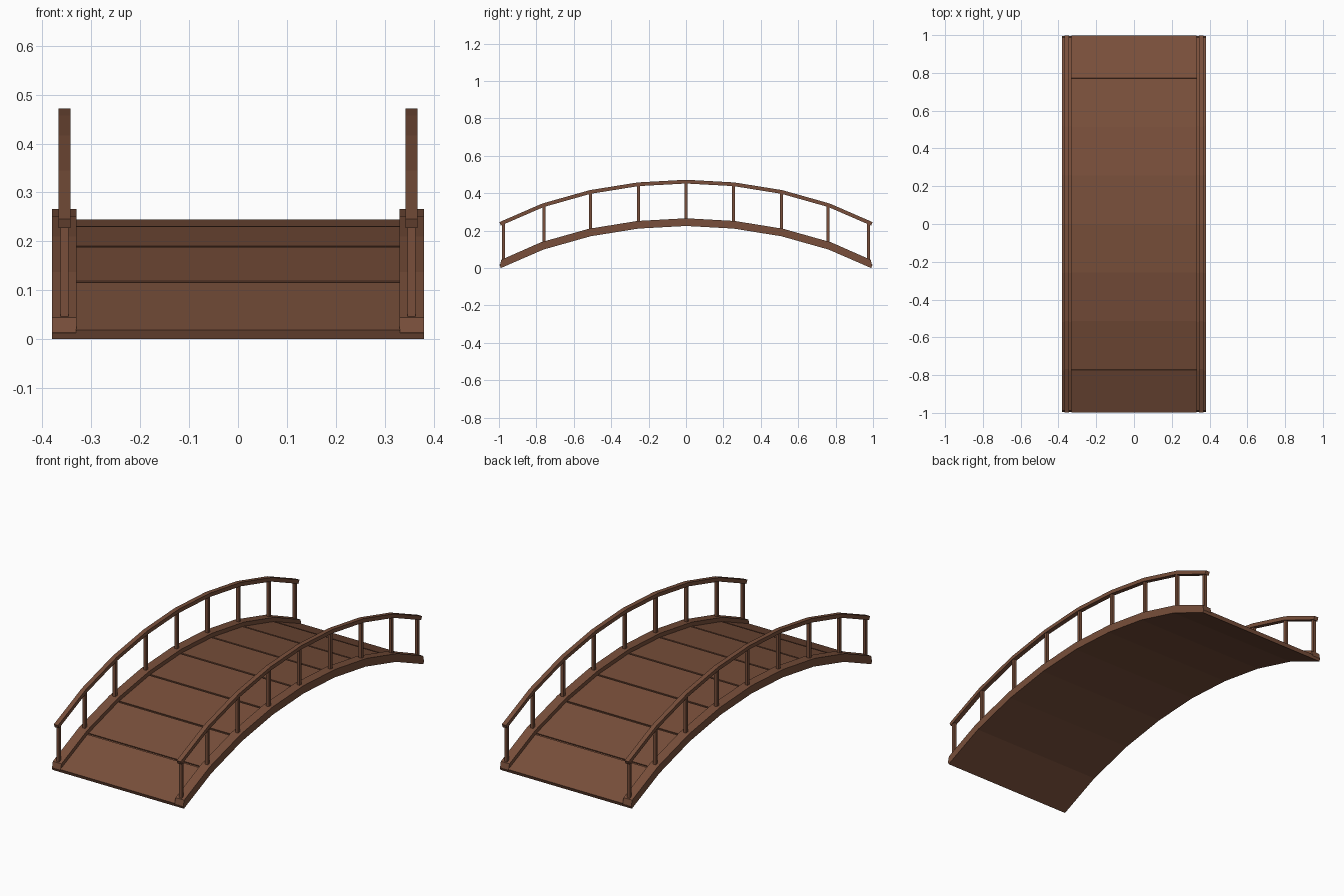
import bpy, bmesh, math
from mathutils import Vector

if "Cube" in bpy.data.objects:
    bpy.data.objects.remove(bpy.data.objects["Cube"])

wood = bpy.data.materials.new("brown_wood")
wood.diffuse_color = (0.19, 0.078, 0.043, 1)
wood.use_nodes = True
wood.node_tree.nodes["Principled BSDF"].inputs["Base Color"].default_value = wood.diffuse_color

# underside arc of the bridge: (y, z, tilt) for half the span, then mirrored
half = [(0, .225, 0), (.255, .211, .11), (.51, .170, .22), (.762, .099, .33), (.99, 0, .41)]
arc = [(-y, z, -a) for y, z, a in half[:0:-1]] + half


def at(node, t, lift=0):
    y, z, a = node
    return Vector((0, y + t * math.sin(a), z + t * math.cos(a) + lift))


def finish(name, bm):
    bmesh.ops.recalc_face_normals(bm, faces=bm.faces)
    me = bpy.data.meshes.new(name)
    bm.to_mesh(me)
    bm.free()
    me.materials.append(wood)
    ob = bpy.data.objects.new(name, me)
    bpy.context.collection.objects.link(ob)
    return ob


# sweep a rectangular section between a lower and an upper path
def strip(name, x0, x1, low, high):
    bm = bmesh.new()
    rings = [[bm.verts.new((x, p.y, p.z)) for x, p in ((x0, l), (x1, l), (x1, h), (x0, h))]
             for l, h in zip(low, high)]
    for a, b in zip(rings, rings[1:]):
        for i in range(4):
            j = (i + 1) % 4
            bm.faces.new((a[i], a[j], b[j], b[i]))
    bm.faces.new(rings[0])
    bm.faces.new(rings[-1])
    return finish(name, bm)


def path(t, lift=0):
    return [at(n, t, lift) for n in arc]


# deck base, full width
strip("deck_base", -.38, .38, path(0), path(.014))

# eight planks with narrow seams between them
low, high = path(.012), path(.020)
gap = .005
for i in range(8):
    length = (high[i + 1] - high[i]).length
    f0 = 0 if i == 0 else gap / length
    f1 = 1 if i == 7 else 1 - gap / length
    strip(f"plank_{i + 1}", -.331, .331,
          [low[i].lerp(low[i + 1], f) for f in (f0, f1)],
          [high[i].lerp(high[i + 1], f) for f in (f0, f1)])

# curb top, with its ends cut back
curb_top = path(.041)
for i in (0, -1):
    curb_top[i].y = math.copysign(.988, curb_top[i].y)
    curb_top[i].z = .044

post_y = [-.975, -.76, -.51, -.255, 0, .255, .51, .76, .975]


def height(y):
    for a, b in zip(arc, arc[1:]):
        if a[0] <= y <= b[0]:
            return a[1] + (b[1] - a[1]) * (y - a[0]) / (b[0] - a[0])


for side, s in (("left", -1), ("right", 1)):
    # curb and handrail
    strip(f"{side}_curb", s * .33, s * .38, path(.013), curb_top)
    strip(f"{side}_handrail", s * .343, s * .367, path(0, .227), path(.020, .227))
    # posts
    for i, y in enumerate(post_y):
        r, z = .008, height(y)
        strip(f"{side}_post_{i + 1}", s * .355 - r, s * .355 + r,
              [Vector((0, y - r, z + .03)), Vector((0, y + r, z + .03))],
              [Vector((0, y - r, z + .238)), Vector((0, y + r, z + .238))])
